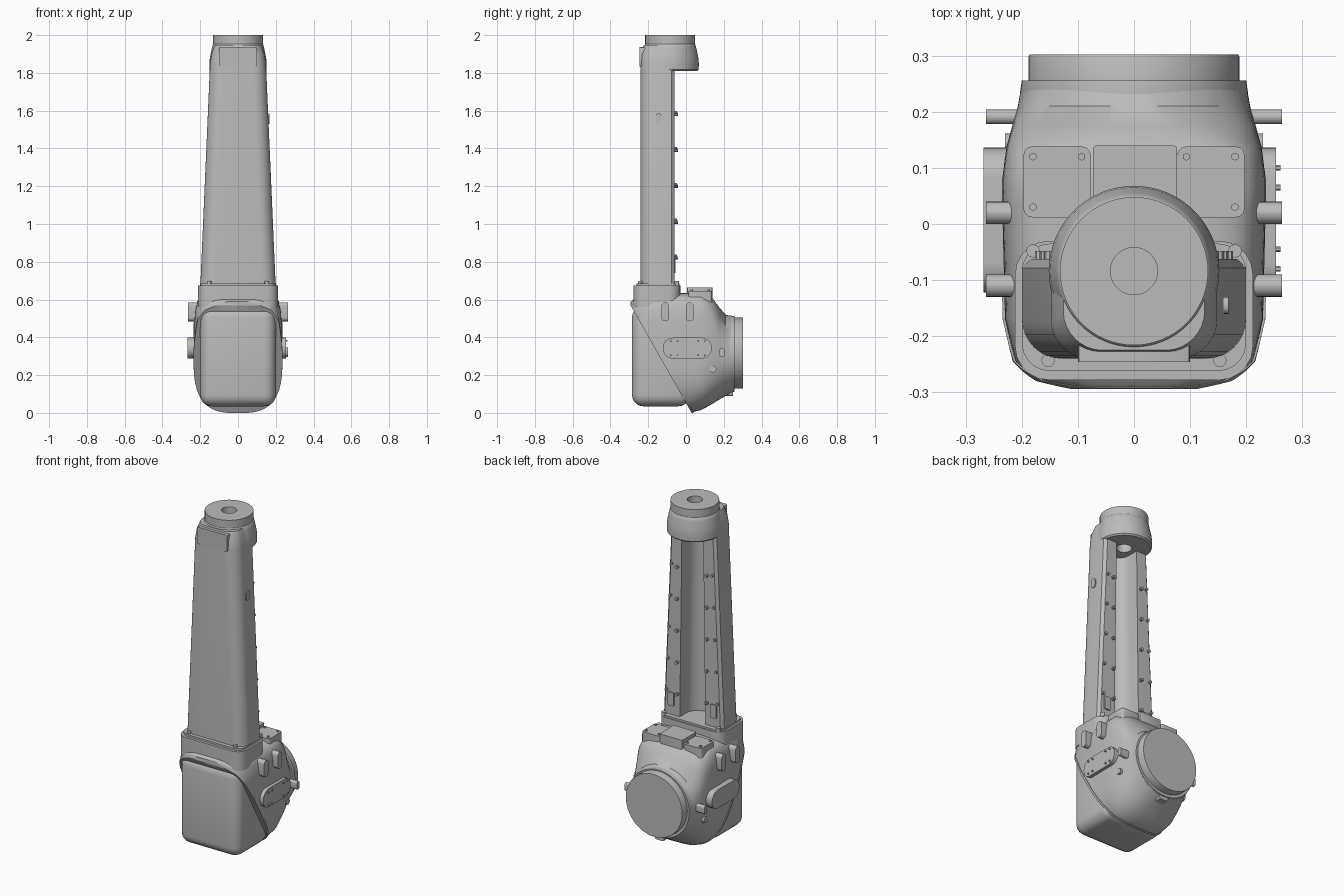
import bpy, bmesh, math
from mathutils import Vector, Matrix

cube = bpy.data.objects.get("Cube")
if cube:
    bpy.data.objects.remove(cube)

grey = bpy.data.materials.new("cast_grey")
grey.use_nodes = True
grey.diffuse_color = (0.5, 0.5, 0.5, 1)
grey.node_tree.nodes["Principled BSDF"].inputs["Base Color"].default_value = (0.5, 0.5, 0.5, 1)
parts = []


def finish(name, bm):
    bmesh.ops.recalc_face_normals(bm, faces=bm.faces)
    mesh = bpy.data.meshes.new(name)
    bm.to_mesh(mesh)
    bm.free()
    mesh.materials.append(grey)
    obj = bpy.data.objects.new(name, mesh)
    bpy.context.collection.objects.link(obj)
    parts.append(obj)
    return obj


def loft(rings, caps=True, loop=False):
    """Skin a list of closed rings."""
    bm = bmesh.new()
    vs = [[bm.verts.new(p) for p in ring] for ring in rings]
    pairs = list(zip(vs, vs[1:])) + ([(vs[-1], vs[0])] if loop else [])
    n = len(vs[0])
    for a, b in pairs:
        for i in range(n):
            j = (i + 1) % n
            bm.faces.new((a[i], a[j], b[j], b[i]))
    if caps and not loop:
        bm.faces.new(vs[0])
        bm.faces.new(vs[-1])
    return bm


def box(name, lo, hi, radius=0, axis=None, segs=5):
    """Box with its edges along one axis (or all edges) rounded."""
    bm = bmesh.new()
    lo, hi = Vector(lo), Vector(hi)
    size = hi - lo
    bmesh.ops.create_cube(bm, size=1,
                          matrix=Matrix.Translation((lo + hi) / 2) @ Matrix.Diagonal((*size, 1)))
    if radius:
        edges = [e for e in bm.edges if axis is None or
                 abs((e.verts[0].co - e.verts[1].co)[axis]) > 1e-5]
        bmesh.ops.bevel(bm, geom=edges, offset=radius, segments=segs, profile=0.5,
                        affect='EDGES', clamp_overlap=True)
    return finish(name, bm)


def rod(name, centre, radius, length, axis, sides=6):
    bm = bmesh.new()
    turn = Vector((0, 0, 1)).rotation_difference(Vector([int(i == axis) for i in range(3)]))
    bmesh.ops.create_cone(bm, cap_ends=True, segments=sides, radius1=radius, radius2=radius,
                          depth=length,
                          matrix=Matrix.Translation(centre) @ turn.to_matrix().to_4x4())
    return finish(name, bm)


def lathe(name, profile, centre, axis, closed, sides=64):
    """Revolve (radius, height) pairs about the z or y axis."""
    rings = []
    for r, h in profile:
        ring = []
        for i in range(sides):
            a = math.tau * i / sides
            p, q = r * math.cos(a), r * math.sin(a)
            ring.append(Vector(centre) + Vector((p, q, h) if axis == 2 else (p, h, q)))
        rings.append(ring)
    return finish(name, loft(rings, loop=closed))


# Main gear housing: superellipse sections running from front to back
SECTIONS = [  # y, half width, bottom, top, upper power, lower power
    (-0.294, 0.14, 0.0, 0.585, 5, 3), (-0.28, 0.185, 0.0, 0.60, 5, 3),
    (-0.245, 0.213, 0.0, 0.62, 6, 3), (-0.17, 0.23, 0.0, 0.63, 6, 3),
    (0.03, 0.235, 0.003, 0.635, 6, 3), (0.08, 0.235, 0.015, 0.635, 6, 3),
    (0.135, 0.228, 0.045, 0.615, 5, 2.7), (0.175, 0.217, 0.07, 0.56, 3.2, 2.4),
    (0.21, 0.207, 0.09, 0.52, 2.2, 2.1), (0.25, 0.2, 0.11, 0.51, 2, 2)]
PLANE_POINT = Vector((0, -0.30, 0.58))
PLANE_NORMAL = Vector((0, 0.58, 0.33)).normalized()


def cut(bm, point, normal):
    res = bmesh.ops.bisect_plane(bm, geom=bm.verts[:] + bm.edges[:] + bm.faces[:],
                                 plane_co=point, plane_no=normal, clear_inner=True)
    edges = [e for e in res["geom_cut"] if isinstance(e, bmesh.types.BMEdge)]
    bmesh.ops.holes_fill(bm, edges=edges)


def housing(grow=0):
    rings = []
    for y, w, z0, z1, up, low in SECTIONS:
        mid, half, ring = (z0 + z1) / 2, (z1 - z0) / 2 + grow, []
        for i in range(72):
            a = math.tau * i / 72
            c, s = math.cos(a), math.sin(a)
            k = 2 / (up if s > 0 else low)
            ring.append((math.copysign(abs(c) ** k, c) * (w + grow), y,
                         mid + math.copysign(abs(s) ** k, s) * half))
        rings.append(ring)
    bm = loft(rings)
    cut(bm, PLANE_POINT, PLANE_NORMAL)
    return bm


finish("housing", housing())
rim = housing(0.004)
cut(rim, PLANE_POINT + PLANE_NORMAL * 0.012, -PLANE_NORMAL)
finish("housing_rim", rim)
box("front_cover", (-0.2, -0.286, 0.035), (0.2, 0.02, 0.565), 0.06)

# Rear mounting disc
lathe("rear_collar", [(0.2, 0.2), (0.203, 0.235), (0.2, 0.256)], (0, 0, 0.312), 1, False)
lathe("rear_disc", [(0.188, 0.24), (0.188, 0.298), (0.186, 0.302)], (0, 0, 0.317), 1, False)

# Neck flange joining the column, with bolts
box("neck", (-0.212, -0.278, 0.56), (0.212, -0.03, 0.675), 0.06, 2)
box("neck_flange", (-0.2, -0.262, 0.67), (0.2, -0.035, 0.686), 0.05, 2)

# Column: a tapering channel, open at the back
def channel(w, c, z, front):
    half = [(w - 0.07 + 0.07 * math.sin(t), front + 0.07 - 0.07 * math.cos(t))
            for t in (math.pi / 2 * i / 8 for i in range(9))]
    half += [(w, -0.078), (w - 0.015, -0.062), (c, -0.062)]
    half += [(c * math.cos(t), -0.125 - 0.075 * math.sin(t))
             for t in (math.pi / 2 * i / 8 for i in range(8))]
    return [(x, y, z) for x, y in half] + [(-x, y, z) for x, y in reversed(half)]


def column_width(z):
    return 0.2 - 0.052 * (z - 0.68) / 1.17


column = [(0.2, 0.085, 0.66, -0.24), (column_width(1.85), 0.07, 1.85, -0.24),
          (0.14, 0.068, 1.9, -0.238), (0.126, 0.064, 1.945, -0.225)]
finish("column", loft([channel(*s) for s in column]))

# Wrist head with a through bore
lathe("wrist_head", [(0.042, 1.81), (0.143, 1.81), (0.151, 1.818), (0.152, 1.85), (0.149, 1.88),
                     (0.139, 1.93), (0.134, 1.95), (0.132, 1.952), (0.132, 2.0), (0.042, 2.0)],
      (0, -0.084, 0), 2, True)
box("front_plate", (-0.1, -0.246, 1.835), (0.1, -0.2, 1.936), 0.008, 1, 2)

# Covers on top of the housing
box("top_centre_cover", (-0.073, 0.005, 0.58), (0.077, 0.14, 0.664), 0.006, 2, 2)
for side, tag in ((1, "left"), (-1, "right")):
    xs = sorted((side * 0.077, side * 0.197))
    box(tag + "_top_cover", (xs[0], 0.012, 0.57), (xs[1], 0.138, 0.646), 0.015, 2, 3)
    for x, y in ((0.18, 0.03), (0.18, 0.12), (0.093, 0.12)):
        rod(tag + "_top_cover_bolt", (side * x, y, 0.648), 0.007, 0.012, 2)
    for x, y in ((0.18, -0.048), (0.153, -0.243)):
        rod(tag + "_neck_bolt", (side * x, y, 0.685), 0.012, 0.026, 2, 12)

    # Lifting pads, side access cover and rear lugs
    for y in (-0.11, 0.02):
        xs = sorted((side * 0.2, side * 0.264))
        box(tag + "_lifting_pad", (xs[0], y - 0.02, 0.485), (xs[1], y + 0.02, 0.585), 0.0199, 0)
    reach = 0.253 if side > 0 else 0.268
    xs = sorted((side * 0.2, side * reach))
    box(tag + "_access_cover", (xs[0], -0.122, 0.288), (xs[1], 0.136, 0.398), 0.052, 0, 8)
    if side > 0:
        for y in (-0.08, -0.045, 0.065, 0.1):
            for z in (0.305, 0.381):
                rod("access_cover_bolt", (0.254, y, z), 0.005, 0.014, 0)
    xs = sorted((side * 0.18, side * 0.264))
    box(tag + "_rear_lug", (xs[0], 0.178, 0.295), (xs[1], 0.204, 0.345), 0.0125, 0)
    rod(tag + "_side_plug", (side * 0.22, 0.143, 0.232), 0.018, 0.02, 0, 16)

    # Cable studs along the open edges of the column
    for i in range(5):
        z = 0.82 + 0.19 * i
        rod(tag + "_inner_stud", (side * 0.098, -0.055, z), 0.009, 0.024, 1, 10)
        rod(tag + "_outer_stud", (side * (column_width(z) - 0.025), -0.057, z + 0.01),
            0.008, 0.018, 1, 10)
    box(tag + "_column_pad", (side * 0.14 - 0.02, -0.07, 0.74),
        (side * 0.14 + 0.02, -0.055, 0.82), 0.006, 1, 2)

box("lower_lug", (-0.03, 0.205, 0.09), (0.03, 0.25, 0.14), 0.01, 1, 3)
box("column_side_clip", (0.15, -0.16, 1.53), (0.168, -0.13, 1.585), 0.012, 0, 4)

# Smooth shading with sharp corners kept
bpy.ops.object.select_all(action='DESELECT')
for obj in parts:
    obj.select_set(True)
bpy.context.view_layer.objects.active = parts[0]
bpy.ops.object.shade_smooth_by_angle(angle=math.radians(35))
